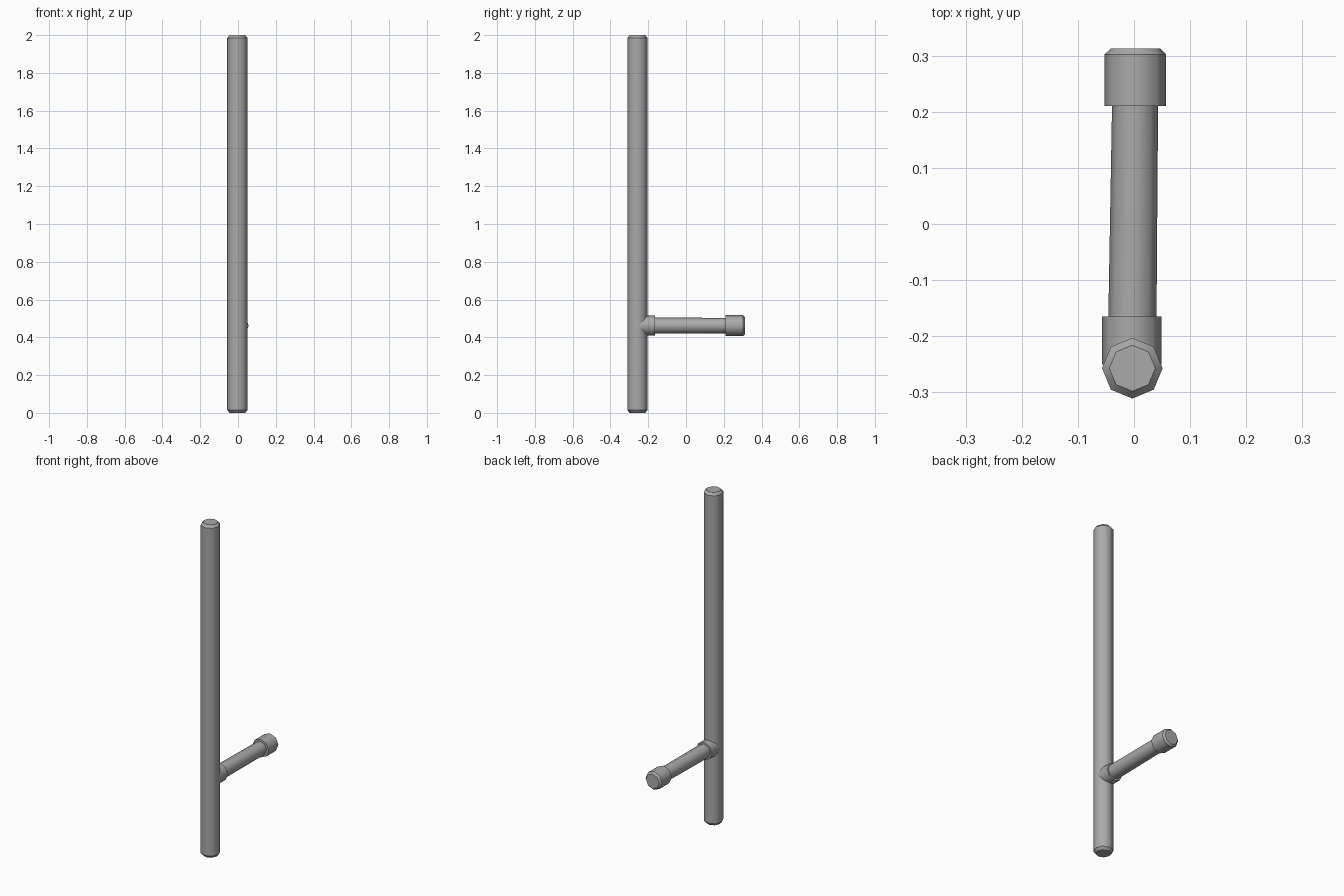
import bpy, bmesh, math
from mathutils import Matrix, Vector

cube = bpy.data.objects.get("Cube")
if cube:
    bpy.data.objects.remove(cube, do_unlink=True)

gray = bpy.data.materials.new("baton gray")
gray.use_nodes = True
color = (0.4, 0.4, 0.4, 1)
gray.diffuse_color = color
gray.node_tree.nodes["Principled BSDF"].inputs["Base Color"].default_value = color

SIDES = 8


def lathe(name, rings, along_y=False):
    """Octagonal shaft through rings of (distance, radius, x, y or z centre)."""
    bm = bmesh.new()
    loops = []
    for dist, radius, cx, c2 in rings:
        loop = []
        for i in range(SIDES):
            a = math.tau * i / SIDES
            u, v = cx + radius * math.cos(a), c2 + radius * math.sin(a)
            loop.append(bm.verts.new((u, dist, v) if along_y else (u, v, dist)))
        loops.append(loop)
    for low, high in zip(loops, loops[1:]):
        for i in range(SIDES):
            j = (i + 1) % SIDES
            bm.faces.new((low[i], low[j], high[j], high[i]))
    bm.faces.new(loops[0])
    bm.faces.new(loops[-1])
    bmesh.ops.recalc_face_normals(bm, faces=bm.faces)
    # Smooth the sides, keep the rims and steps crisp
    for f in bm.faces:
        f.smooth = len(f.verts) == 4
    axis = Vector((0, 1, 0)) if along_y else Vector((0, 0, 1))
    for e in bm.edges:
        d = (e.verts[0].co - e.verts[1].co).normalized()
        e.smooth = abs(d.dot(axis)) > 0.3
    mesh = bpy.data.meshes.new(name)
    bm.to_mesh(mesh)
    bm.free()
    mesh.materials.append(gray)
    obj = bpy.data.objects.new(name, mesh)
    bpy.context.collection.objects.link(obj)
    return obj


# Long upright shaft with chamfered ends
X, Y = -0.003, -0.257
lathe("shaft", [(0, 0.041, X, Y), (0.015, 0.054, X, Y),
                (1.985, 0.054, X, Y), (2, 0.041, X, Y)])

# Side handle: collar, slim grip and knob
Z = 0.462
lathe("handle_collar", [(-0.25, 0.053, -0.004, Z), (-0.165, 0.053, -0.004, Z)], True)
lathe("handle_grip", [(-0.18, 0.043, -0.003, Z), (0.22, 0.041, 0.002, Z)], True)
lathe("handle_knob", [(0.21, 0.055, 0.002, Z), (0.302, 0.055, 0.002, Z),
                      (0.313, 0.044, 0.003, Z)], True)
